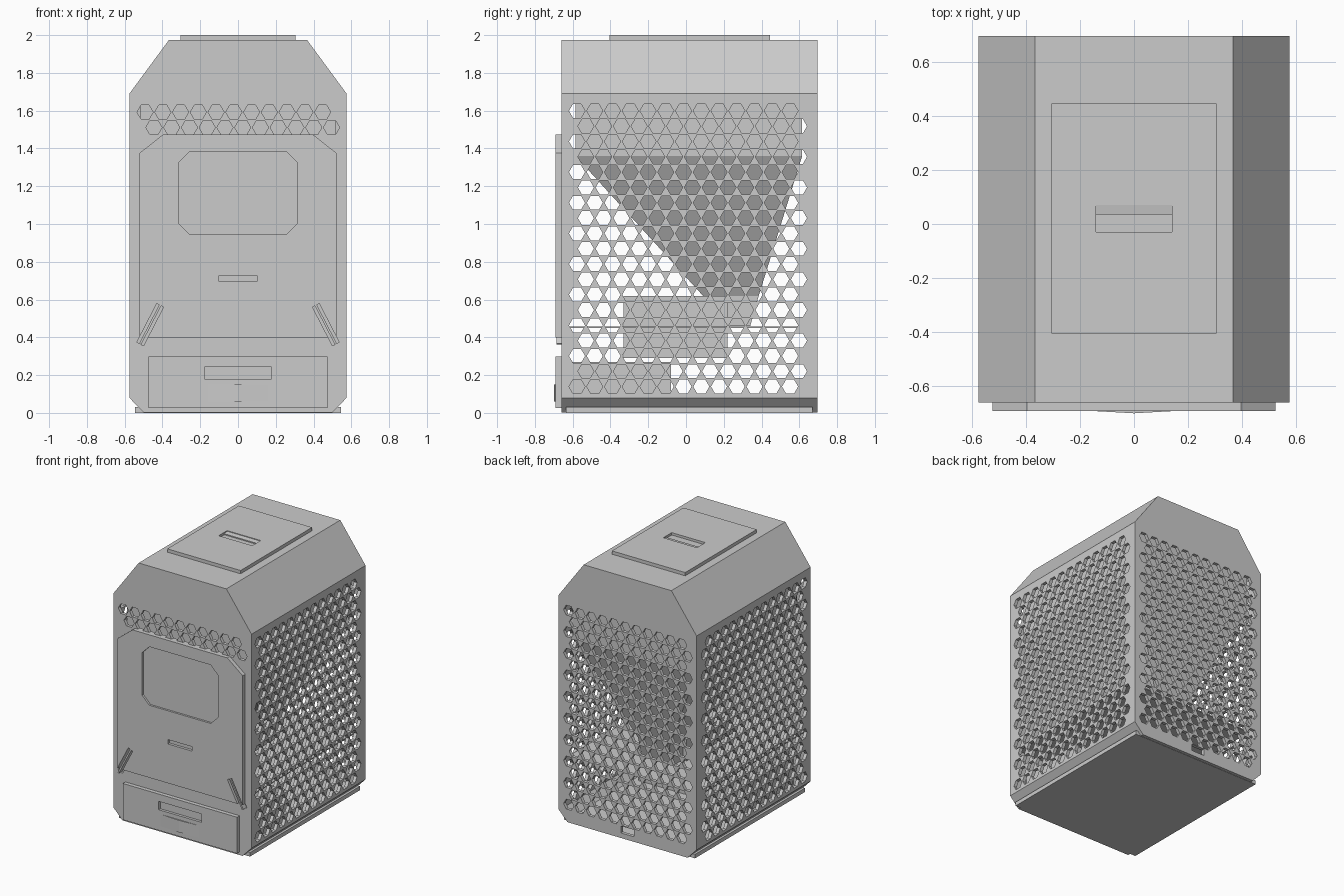
import bpy, bmesh, math
from mathutils import Vector

if "Cube" in bpy.data.objects:
    bpy.data.objects.remove(bpy.data.objects["Cube"])

steel = bpy.data.materials.new("grey_sheet_metal")
steel.diffuse_color = (0.6, 0.6, 0.6, 1)
steel.use_nodes = True
steel.node_tree.nodes["Principled BSDF"].inputs["Base Color"].default_value = steel.diffuse_color

AXES = {'x': lambda a, b, t: (t, a, b),
        'y': lambda a, b, t: (a, t, b),
        'z': lambda a, b, t: (a, b, t)}


def finish(name, bm):
    bmesh.ops.recalc_face_normals(bm, faces=bm.faces)
    me = bpy.data.meshes.new(name)
    bm.to_mesh(me)
    bm.free()
    me.materials.append(steel)
    ob = bpy.data.objects.new(name, me)
    bpy.context.collection.objects.link(ob)
    return ob


def prisms(name, outlines, axis, lo, hi):
    """One object of straight prisms, extruded along an axis."""
    bm = bmesh.new()
    put = AXES[axis]
    for pts in outlines:
        a = [bm.verts.new(put(*p, lo)) for p in pts]
        b = [bm.verts.new(put(*p, hi)) for p in pts]
        bm.faces.new(a)
        bm.faces.new(b[::-1])
        n = len(pts)
        for i in range(n):
            j = (i + 1) % n
            bm.faces.new((a[i], a[j], b[j], b[i]))
    return finish(name, bm)


def rect(x0, x1, y0, y1):
    return [(x0, y0), (x1, y0), (x1, y1), (x0, y1)]


def box(name, x, y, z):
    return prisms(name, [rect(*x, *y)], 'z', *z)


def mirror(half):
    """Close a right-hand half outline, listed bottom to top."""
    return half + [(-x, z) for x, z in reversed(half)]


def hexes(start, step, per_row, top, rows, radius=0.0425, row_step=0.0811):
    """Staggered rows of hexagons with points to the sides."""
    out = []
    for r in range(rows):
        for c in range(per_row):
            u = start + step * (c + 0.5 * (r % 2))
            v = top - row_step * r
            out.append([(u + radius * math.cos(k * math.pi / 3),
                         v + radius * math.sin(k * math.pi / 3)) for k in range(6)])
    return out


def cut(target, cutter):
    cutter.hide_render = True
    mod = target.modifiers.new("cut", 'BOOLEAN')
    mod.operation = 'DIFFERENCE'
    mod.solver = 'MANIFOLD'
    mod.object = cutter
    bpy.context.view_layer.objects.active = target
    bpy.ops.object.modifier_apply(modifier=mod.name)
    bpy.data.objects.remove(cutter)


# slanted side slots, shared by door and housing
def slanted(s, half_w, half_l):
    d = Vector((0.46, 0.89)).normalized()
    n = Vector((-d.y, d.x))
    c = Vector((-0.465, 0.467))
    pts = [c + d * a * half_l + n * b * half_w
           for a, b in ((-1, -1), (1, -1), (1, 1), (-1, 1))]
    return [(p.x * -s, p.y) for p in pts]


slots = [slanted(s, 0.02, 0.115) for s in (-1, 1)]

# housing: hollow shell with chamfered shoulders
housing = prisms("housing", [mirror([(0.5, 0.002), (0.575, 0.08), (0.575, 1.69), (0.365, 1.975)])],
                 'y', -0.66, 0.695)
cut(housing, prisms("cavity", [mirror([(0.49, 0.027), (0.55, 0.09), (0.55, 1.68), (0.352, 1.95)])],
                    'y', -0.635, 0.67))
# vent holes: both sides, back, front
cut(housing, prisms("side_holes", hexes(-0.577, 0.094, 13, 1.599, 19), 'x', -0.7, 0.7))
cut(housing, prisms("back_holes", hexes(0.49, -0.094, 11, 1.595, 19), 'y', 0.65, 0.75))
cut(housing, prisms("front_holes", hexes(-0.492, 0.094, 11, 1.592, 2), 'y', -0.75, -0.625))
cut(housing, box("cable_cutter", (-0.055, 0.055), (0.65, 0.75), (0.04, 0.092)))
cut(housing, prisms("slot_cutter", slots, 'y', -0.75, -0.645))
cut(housing, box("fill_cutter", (-0.25, 0.25), (-0.35, 0.39), (1.93, 1.99)))

# base plate
box("base_plate", (-0.545, 0.545), (-0.636, 0.671), (0, 0.03))

# door with recessed window, handle slot and slanted slots
door = prisms("door", [mirror([(0.522, 0.4), (0.522, 1.375), (0.395, 1.475)])], 'y', -0.69, -0.6595)
cut(door, prisms("window_cutter", [mirror([(0.255, 0.945), (0.315, 1.005), (0.315, 1.325), (0.255, 1.385)])],
                 'y', -0.75, -0.675))
cut(door, box("handle_cutter", (-0.1, 0.1), (-0.75, -0.67), (0.695, 0.728)))
cut(door, prisms("slot_cutter", slots, 'y', -0.75, -0.64))
prisms("slot_bars", [slanted(s, 0.006, 0.115) for s in (-1, 1)], 'y', -0.685, -0.64)

# ash drawer: front panel with finger slot and a shallow grip, tray behind
front = box("drawer_front", (-0.475, 0.475), (-0.69, -0.6595), (0.025, 0.298))
cut(front, box("finger_cutter", (-0.178, 0.178), (-0.75, -0.67), (0.18, 0.243)))
prisms("drawer_grip", [[(-0.16, -0.69), (0, -0.699), (0.16, -0.69)]], 'z', 0.06, 0.15)
tray = box("drawer_tray", (-0.45, 0.45), (-0.634, -0.08), (0.032, 0.27))
cut(tray, box("tray_cutter", (-0.435, 0.435), (-0.62, -0.095), (0.05, 0.4)))

# lid with recessed pull
lid = box("lid", (-0.305, 0.305), (-0.405, 0.445), (1.9745, 2.0))
cut(lid, box("pull_cutter", (-0.14, 0.14), (-0.03, 0.07), (1.982, 2.1)))
prisms("lid_pull", [[(0.035, 1.98), (0.07, 1.98), (0.07, 1.995), (0.035, 1.99)]], 'x', -0.14, 0.14)

# hopper: open tapered funnel with a chute at the bottom
bm = bmesh.new()
rings = []
for z, hx, y0, y1 in ((1.69, 0.515, -0.585, 0.615), (1.36, 0.515, -0.585, 0.615),
                      (0.62, 0.13, 0.09, 0.385), (0.46, 0.13, 0.22, 0.34)):
    rings.append([bm.verts.new((x, y, z)) for x, y in rect(-hx, hx, y0, y1)])
for a, b in zip(rings, rings[1:]):
    for i in range(4):
        j = (i + 1) % 4
        bm.faces.new((a[i], b[i], b[j], a[j]))
hopper = finish("hopper", bm)
wall = hopper.modifiers.new("wall", 'SOLIDIFY')
wall.thickness = 0.012

# burner and the shelf that carries it
box("burner_box", (-0.16, 0.16), (-0.33, 0.22), (0.29, 0.62))
box("shelf", (-0.545, 0.545), (-0.634, 0.6), (0.45, 0.458))
